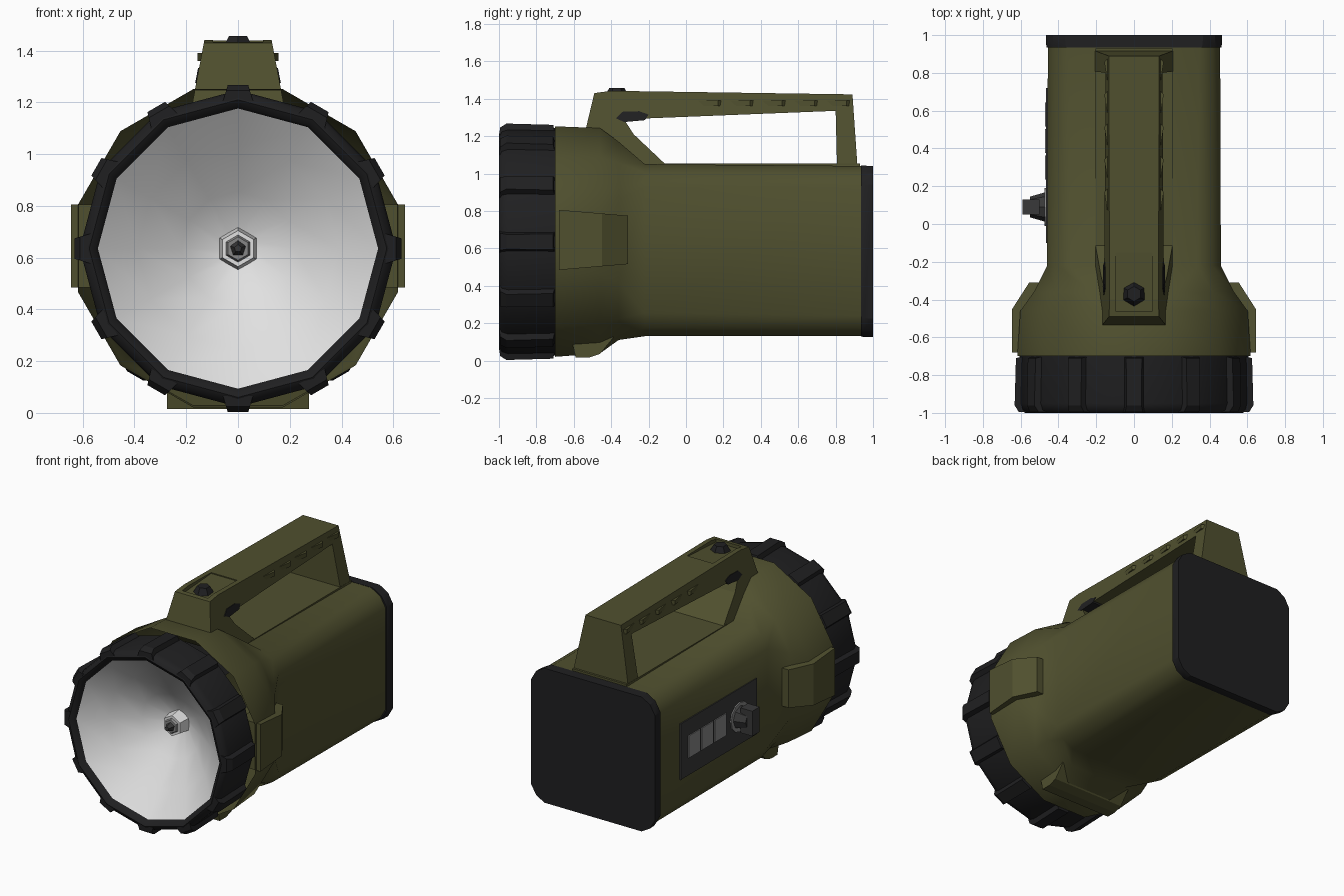
import bpy, bmesh
from math import sin, cos, pi, radians
from mathutils import Matrix, Vector

default = bpy.data.objects.get("Cube")
if default:
    bpy.data.objects.remove(default, do_unlink=True)


def material(name, r, g, b):
    m = bpy.data.materials.new(name)
    m.use_nodes = True
    m.diffuse_color = (r, g, b, 1)
    bsdf = m.node_tree.nodes["Principled BSDF"]
    bsdf.inputs["Base Color"].default_value = (r, g, b, 1)
    bsdf.inputs["Roughness"].default_value = 0.6
    return m


OLIVE = material("olive", 0.08, 0.08, 0.028)
BLACK = material("black rubber", 0.014, 0.014, 0.015)
SILVER = material("reflector silver", 0.75, 0.75, 0.75)
DARK = material("dark grey", 0.04, 0.04, 0.041)
GREY = material("mid grey", 0.24, 0.24, 0.24)
AXIS_Z = 0.635


def finish(name, bm, mat, smooth=None):
    bmesh.ops.remove_doubles(bm, verts=bm.verts, dist=1e-5)
    bmesh.ops.recalc_face_normals(bm, faces=bm.faces)
    mesh = bpy.data.meshes.new(name)
    bm.to_mesh(mesh)
    bm.free()
    mesh.materials.append(mat)
    ob = bpy.data.objects.new(name, mesh)
    bpy.context.collection.objects.link(ob)
    if smooth:
        bpy.ops.object.select_all(action='DESELECT')
        ob.select_set(True)
        bpy.context.view_layer.objects.active = ob
        bpy.ops.object.shade_smooth_by_angle(angle=radians(smooth))
    return ob


def loft(name, rings, mat, smooth=None, start=True, end=True, wrap=False):
    """Bridge rings of equal point count, optionally capping the ends."""
    bm = bmesh.new()
    loops = [[bm.verts.new(p) for p in ring] for ring in rings]
    pairs = list(zip(loops, loops[1:]))
    if wrap:
        pairs.append((loops[-1], loops[0]))
    for a, b in pairs:
        for i in range(len(a)):
            j = (i + 1) % len(a)
            bm.faces.new((a[i], a[j], b[j], b[i]))
    if start and not wrap:
        bm.faces.new(loops[0])
    if end and not wrap:
        bm.faces.new(loops[-1])
    return finish(name, bm, mat, smooth)


def section(y, hw, bottom, top, corner):
    """Twelve-point rounded rectangle across the y axis."""
    hh, cz, pts = (top - bottom) / 2, (top + bottom) / 2, []
    for q, (sx, sz) in enumerate([(1, 1), (-1, 1), (-1, -1), (1, -1)]):
        for d in (15, 45, 75):
            a, r = radians(q * 90 + d), corner / cos(radians(15))
            pts.append((sx * (hw - corner) + r * cos(a), y,
                        cz + sz * (hh - corner) + r * sin(a)))
    return pts


def circle(y, r, n=12):
    return [(r * cos(2 * pi * i / n), y, AXIS_Z + r * sin(2 * pi * i / n)) for i in range(n)]


def prism(name, outline, place, mat, smooth=None):
    """Solid between the two copies of an outline made by place(u, v, side)."""
    return loft(name, [[place(u, v, s) for u, v in outline] for s in (-1, 1)], mat, smooth)


def box(name, x, y, z, mat):
    return prism(name, [(x[0], y[0]), (x[1], y[0]), (x[1], y[1]), (x[0], y[1])],
                 lambda u, v, s: (u, v, z[0] if s < 0 else z[1]), mat)


def cone(name, centre, r1, r2, depth, axis, sides, mat, smooth=None):
    bm = bmesh.new()
    turn = Vector((0, 0, 1)).rotation_difference(Vector(axis)).to_matrix().to_4x4()
    bmesh.ops.create_cone(bm, cap_ends=True, segments=sides, radius1=r1, radius2=r2,
                          depth=depth, matrix=Matrix.Translation(centre) @ turn)
    return finish(name, bm, mat, smooth)


# Body flaring into the round head
loft("body", [section(-0.70, 0.618, 0.02, 1.252, 0.61),
              section(-0.46, 0.602, 0.038, 1.243, 0.585),
              section(-0.36, 0.53, 0.11, 1.17, 0.42),
              section(-0.22, 0.46, 0.13, 1.05, 0.17),
              section(0.95, 0.456, 0.13, 1.04, 0.15)], OLIVE, 50, start=False)

# Rear cap
loft("rear_cap", [section(0.935, 0.462, 0.13, 1.042, 0.14),
                  section(0.95, 0.465, 0.125, 1.042, 0.14),
                  section(1.0, 0.465, 0.125, 1.04, 0.135)], BLACK, 30)

# Rubber bezel with gripping ribs that fold over the front edge
bezel = [(-0.69, 0.53), (-0.69, 0.607), (-0.95, 0.612), (-0.985, 0.602),
         (-1.0, 0.575), (-0.985, 0.55), (-0.96, 0.54)]
loft("bezel_ring", [circle(y, r) for y, r in bezel], BLACK, 50, wrap=True)
for k in range(12):
    spin = Matrix.Translation((0, 0, AXIS_Z)) @ Matrix.Rotation(k * pi / 6, 4, 'Y')
    rib = prism("bezel_rib", [(-0.7, 0.58), (-0.71, 0.625), (-0.96, 0.632),
                              (-0.995, 0.61), (-0.997, 0.57)],
                lambda y, r, s: (s * (0.055 - (r - 0.58) * 0.3), y, r), BLACK)
    rib.data.transform(spin)

# Reflector bowl, socket and bulb
loft("reflector", [circle(y, r) for y, r in
                   [(-0.965, 0.543), (-0.84, 0.39), (-0.72, 0.22), (-0.62, 0.06)]],
     SILVER, 60, start=False)
bowl = bpy.data.objects["reflector"].data
if bowl.polygons[0].normal.dot(Vector((0, 0, AXIS_Z)) - bowl.polygons[0].center) < 0:
    bowl.flip_normals()
cone("bulb_socket", (0, -0.66, AXIS_Z), 0.085, 0.07, 0.1, (0, -1, 0), 6, SILVER)
cone("bulb_collar", (0, -0.715, AXIS_Z), 0.055, 0.045, 0.02, (0, -1, 0), 6, GREY)
cone("bulb_tip", (0, -0.74, AXIS_Z), 0.035, 0.015, 0.05, (0, -1, 0), 5, DARK)

# Side lugs on the head
for side, name in ((1, "left_lug"), (-1, "right_lug")):
    prism(name, [(0.5, -0.68), (0.645, -0.68), (0.645, -0.45), (0.555, -0.31), (0.42, -0.31)],
          lambda x, y, s: (side * x, y, 0.645 + s * (0.103 - 0.085 * y)), OLIVE)

# Foot under the head
prism("foot", [(-0.62, 0.15), (-0.59, 0.015), (-0.52, 0.015), (-0.46, 0.035),
               (-0.39, 0.12), (-0.36, 0.2)],
      lambda y, z, s: (s * 0.275, y, z), OLIVE)


# Carrying handle, narrowing towards the top
def handle_width(z):
    return 0.132 + (1.43 - z) * 0.19


handle = prism("handle", [(-0.545, 1.2), (-0.49, 1.43), (-0.4, 1.442), (0.89, 1.423),
                          (0.918, 1.02), (0.808, 1.02), (0.8, 1.335), (-0.2, 1.295),
                          (-0.33, 1.287), (-0.28, 1.21), (-0.1, 1.04), (-0.3, 1.0)],
               lambda y, z, s: (s * handle_width(z), y, z), OLIVE)
box("handle_base", (-0.205, 0.205), (-0.15, 0.93), (1.0, 1.054), OLIVE)

# Sloped recess for the switch
cutter = prism("switch_cutter", [(-0.46, 1.412), (-0.46, 1.5), (-0.15, 1.5), (-0.15, 1.432)],
               lambda y, z, s: (s * 0.097, y, z), OLIVE)
cutter.hide_render = True
cut = handle.modifiers.new("recess", 'BOOLEAN')
cut.operation, cut.object, cut.solver = 'DIFFERENCE', cutter, 'EXACT'
bpy.context.view_layer.objects.active = handle
bpy.ops.object.modifier_apply(modifier=cut.name)
bpy.data.objects.remove(cutter, do_unlink=True)
cone("switch_button", (0, -0.37, 1.435), 0.066, 0.04, 0.045, (0, 0, 1), 6, BLACK)

# Dark inserts at the front of the grip opening
prism("grip_insert", [(-0.375, 1.295), (-0.34, 1.33), (-0.25, 1.333), (-0.2, 1.315),
                      (-0.22, 1.285), (-0.33, 1.275)],
      lambda y, z, s: (s * (handle_width(z) + 0.004), y, z), BLACK)

# Small ridges along both sides of the grip
for side in (-1, 1):
    for k in range(5):
        y = 0.12 + k * 0.172
        w = handle_width(1.375) - 0.005
        prism("grip_ridge", [(w, y - 0.07), (w + 0.02, y + 0.05), (w, y + 0.07)],
              lambda x, v, s: (side * x, v, 1.375 + s * 0.015), OLIVE)

# Control panel with indicator windows and a rotary knob
box("control_panel", (-0.465, -0.45), (-0.1, 0.72), (0.395, 0.775), DARK)
for k in range(3):
    y = 0.235 + k * 0.14
    box("indicator_window", (-0.471, -0.46), (y, y + 0.128), (0.515, 0.665), GREY)
cone("knob_dial", (-0.467, 0.09, 0.585), 0.1, 0.1, 0.012, (-1, 0, 0), 12, GREY)
cone("knob", (-0.51, 0.09, 0.585), 0.078, 0.055, 0.08, (-1, 0, 0), 8, DARK)
box("knob_grip", (-0.59, -0.5), (0.05, 0.13), (0.5, 0.67), DARK)
